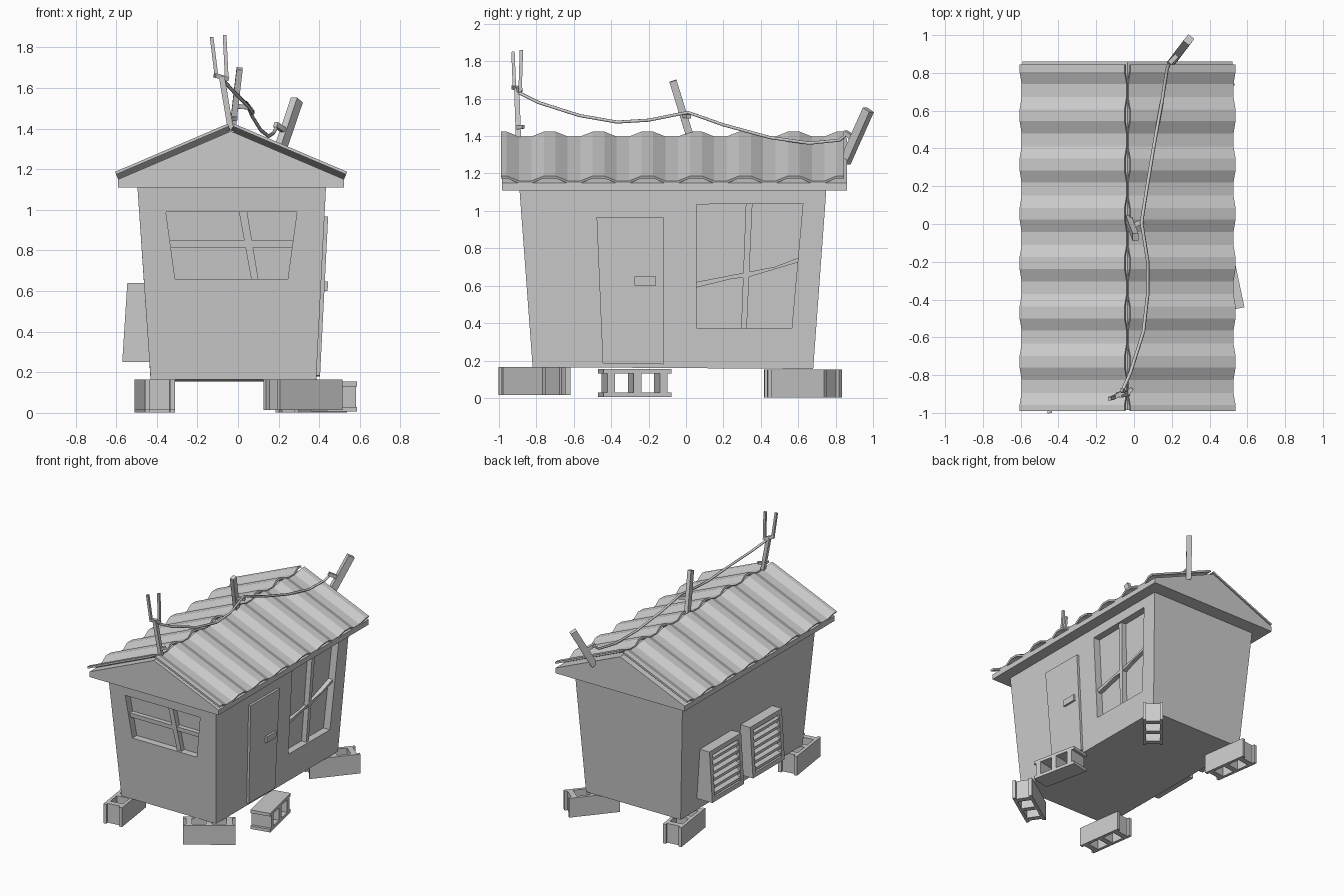
import bpy, bmesh
from math import radians
from mathutils import Vector, Matrix

if "Cube" in bpy.data.objects:
    bpy.data.objects.remove(bpy.data.objects["Cube"])


def mesh(name, verts, faces):
    bm = bmesh.new()
    vs = [bm.verts.new(v) for v in verts]
    for f in faces:
        bm.faces.new([vs[i] for i in f])
    bmesh.ops.recalc_face_normals(bm, faces=bm.faces)
    me = bpy.data.meshes.new(name)
    bm.to_mesh(me)
    bm.free()
    ob = bpy.data.objects.new(name, me)
    bpy.context.collection.objects.link(ob)
    return ob


def loft(name, a, b):
    """Closed solid between two matching outlines."""
    n = len(a)
    sides = [(i, (i + 1) % n, n + (i + 1) % n, n + i) for i in range(n)]
    return mesh(name, list(a) + list(b), [tuple(range(n)), tuple(range(n, 2 * n))] + sides)


def slab(name, pts, place, d0, d1, shift=0):
    """Panel drawn in wall coordinates, between two depths from the wall."""
    return loft(name, [place(u, z + shift, d0) for u, z in pts], [place(u, z, d1) for u, z in pts])


def rect(u0, u1, z0, z1):
    return [(u0, z0), (u1, z0), (u1, z1), (u0, z1)]


def beam(name, p, q, w, t, side=(1, 0, 0)):
    p, q = Vector(p), Vector(q)
    d = (q - p).normalized()
    n = d.cross(Vector(side)).normalized()
    s = n.cross(d)
    ring = [s * w / 2 * i + n * t / 2 * j for i, j in ((-1, -1), (1, -1), (1, 1), (-1, 1))]
    return loft(name, [p + r for r in ring], [q + r for r in ring])


# Wall planes flare outward with height; d is the inward depth
def grow(z):
    return (z - 0.163) / (1.11 - 0.163)


def front(x, z, d):
    return (x, -0.82 - 0.07 * grow(z) + d, z)


def right(y, z, d):
    return (0.385 + 0.048 * grow(z) - d, y, z)


def left_box(y, z, d):
    wall = -0.425 - 0.068 * grow(z)
    outer = -0.57 + 0.025 * (z - 0.25) / 0.39
    return (wall + (outer - wall) * d, y, z)


# Flared body
body = loft("cabin_body",
            [(-0.43, -0.82, 0.165), (0.385, -0.82, 0.165), (0.385, 0.68, 0.155), (-0.43, 0.68, 0.155)],
            [(-0.495, -0.89, 1.11), (0.433, -0.89, 1.11), (0.433, 0.75, 1.11), (-0.495, 0.75, 1.11)])

# Window recesses
front_win = [(-0.31, 0.66), (0.245, 0.66), (0.29, 0.99), (-0.355, 0.99)]
right_win = [(0.055, 0.375), (0.565, 0.37), (0.625, 1.04), (0.055, 1.035)]
for nm, pts, place in (("front_window", front_win, front), ("side_window", right_win, right)):
    cut = slab(nm + "_cutter", pts, place, -0.1, 0.055)
    cut.hide_render = True
    cut.hide_viewport = True
    cut.display_type = 'WIRE'
    m = body.modifiers.new(nm, 'BOOLEAN')
    m.object = cut
    m.operation = 'DIFFERENCE'
    m.solver = 'EXACT'

# Crooked window bars
slab("front_window_bar", [(-0.333, 0.815), (0.27, 0.815), (0.275, 0.848), (-0.338, 0.848)], front, 0.02, 0.058)
slab("front_window_post", [(0.065, 0.66), (0.1, 0.66), (0.045, 0.99), (0.005, 0.99)], front, 0.015, 0.058)
slab("side_window_bar", [(0.055, 0.59), (0.598, 0.725), (0.602, 0.75), (0.33, 0.645), (0.055, 0.62)], right, 0.02, 0.058)
slab("side_window_post", [(0.295, 0.372), (0.325, 0.372), (0.355, 1.037), (0.32, 1.037)], right, 0.015, 0.058)

# Door and handle
door = [(-0.445, 0.185), (-0.12, 0.18), (-0.12, 0.965), (-0.478, 0.968)]
slab("door", door, right, -0.018, 0.01)
slab("door_handle", rect(-0.275, -0.16, 0.6, 0.648), right, -0.034, 0)

# Louvred boxes on the left wall
for k, y0 in enumerate((-0.40, 0.10)):
    y1, f = y0 + 0.39, 0.035
    nm = f"louvre_box_{k + 1}"
    slab(nm + "_back", rect(y0, y1, 0.25, 0.64), left_box, -0.1, 0.5)
    for part, r in (("bottom", rect(y0, y1, 0.25, 0.25 + f)), ("top", rect(y0, y1, 0.64 - f, 0.64)),
                    ("side_a", rect(y0, y0 + f, 0.25 + f, 0.64 - f)), ("side_b", rect(y1 - f, y1, 0.25 + f, 0.64 - f))):
        slab(nm + "_frame_" + part, r, left_box, 0.45, 1)
    for i in range(6):
        z = 0.292 + i * 0.053
        slab(f"{nm}_slat_{i + 1}", rect(y0 + f, y1 - f, z, z + 0.02), left_box, 0.48, 0.95, 0.025)

# Roof base with gable ends
gable = [(-0.59, 1.11), (0.522, 1.11), (0.522, 1.15), (-0.035, 1.387), (-0.59, 1.15)]
loft("roof_base", [(x, -0.985, z) for x, z in gable], [(x, 0.86, z) for x, z in gable])

# Corrugated sheets: flat highs and lows joined by slopes
period, lo, hi = 0.261, 0.012, 0.04
wave = [(-0.99, hi)]
for k in range(7):
    c = -0.99 + k * period
    wave += [(c + s * period, h) for s, h in ((0.12, hi), (0.37, lo), (0.63, lo), (0.88, hi))]
wave = [p for p in wave if p[0] < 0.84] + [(0.845, hi)]
for nm, ex in (("left", -0.59), ("right", 0.522)):
    ridge, eave = Vector((-0.035, 0, 1.387)), Vector((ex, 0, 1.15))
    d = (eave - ridge).normalized()
    nrm = Vector((-d.z, 0, d.x)) if d.x > 0 else Vector((d.z, 0, -d.x))
    outline = []
    for p in (ridge, eave):
        up = [p + nrm * h + Vector((0, y, 0)) for y, h in wave]
        down = [p + nrm * (h - 0.014) + Vector((0, y, 0)) for y, h in wave]
        outline.append((up, down))
    (a, b), (c, e) = outline
    n = len(wave)
    V, F = a + b + c + e, []
    for i in range(n - 1):
        for s, t in ((0, 2), (1, 3), (0, 1), (2, 3)):
            F.append((s * n + i, s * n + i + 1, t * n + i + 1, t * n + i))
    F += [(0, n, 3 * n, 2 * n), (n - 1, 2 * n - 1, 4 * n - 1, 3 * n - 1)]
    mesh(f"corrugated_roof_{nm}", V, F)


# Hollow concrete blocks: two face plates joined by three webs
def block(name, loc, angle, lying=False):
    bm = bmesh.new()
    parts = [((s * 0.062, 0, 0), (0.024, 0.37, 0.15)) for s in (-1, 1)]
    parts += [((0, y, 0), (0.11, 0.042, 0.15)) for y in (-0.143, 0, 0.143)]
    for c, s in parts:
        bmesh.ops.create_cube(bm, size=1, matrix=Matrix.Translation(c) @ Matrix.Diagonal((*s, 1)))
    me = bpy.data.meshes.new(name)
    bm.to_mesh(me)
    bm.free()
    ob = bpy.data.objects.new(name, me)
    bpy.context.collection.objects.link(ob)
    turn = Matrix.Rotation(radians(90), 4, 'Y') if lying else Matrix()
    ob.matrix_world = Matrix.Translation(loc) @ Matrix.Rotation(radians(angle), 4, 'Z') @ turn


block("support_block_front_left", (-0.41, -0.81, 0.09), 8)
block("support_block_front_right", (0.32, -0.81, 0.09), -56)
block("support_block_back_left", (-0.41, 0.61, 0.077), 8)
block("support_block_back_right", (0.36, 0.645, 0.077), -40)
block("step_block", (0.473, -0.275, 0.08), 12, True)

# Forked front pole
beam("front_pole", (-0.03, -0.895, 1.36), (-0.08, -0.905, 1.655), 0.028, 0.028)
beam("fork_base", (-0.115, -0.922, 1.662), (-0.05, -0.885, 1.645), 0.022, 0.022, (0, 1, 0))
beam("fork_prong_a", (-0.105, -0.917, 1.65), (-0.13, -0.925, 1.85), 0.018, 0.018)
beam("fork_prong_b", (-0.055, -0.887, 1.64), (-0.066, -0.88, 1.86), 0.018, 0.018)
beam("front_pole_peg", (-0.04, -0.905, 1.445), (-0.01, -0.87, 1.45), 0.02, 0.02, (0, 0, 1))

# Leaning middle and back posts
beam("middle_post", (-0.03, 0.03, 1.37), (0.008, -0.07, 1.695), 0.03, 0.04)
beam("middle_post_peg", (-0.01, -0.01, 1.51), (0.05, 0.015, 1.505), 0.022, 0.025, (0, 0, 1))
beam("back_post", (0.195, 0.85, 1.26), (0.29, 0.975, 1.54), 0.04, 0.05, (1, -0.8, 0))
beam("back_post_peg", (0.235, 0.9, 1.385), (0.185, 0.85, 1.42), 0.025, 0.025, (0, 0, 1))

# Sagging cable
path = [(-0.07, -0.9, 1.635), (-0.02, -0.79, 1.58), (0.05, -0.57, 1.51), (0.073, -0.37, 1.475),
        (0.073, -0.2, 1.485), (0.04, 0.01, 1.527), (0.07, 0.2, 1.46), (0.112, 0.45, 1.392),
        (0.15, 0.66, 1.362), (0.175, 0.82, 1.378), (0.195, 0.87, 1.415)]
cu = bpy.data.curves.new("cable", 'CURVE')
cu.dimensions = '3D'
cu.bevel_depth = 0.009
cu.bevel_resolution = 1
cu.use_fill_caps = True
sp = cu.splines.new('POLY')
sp.points.add(len(path) - 1)
for pt, p in zip(sp.points, path):
    pt.co = (*p, 1)
bpy.context.collection.objects.link(bpy.data.objects.new("cable", cu))
